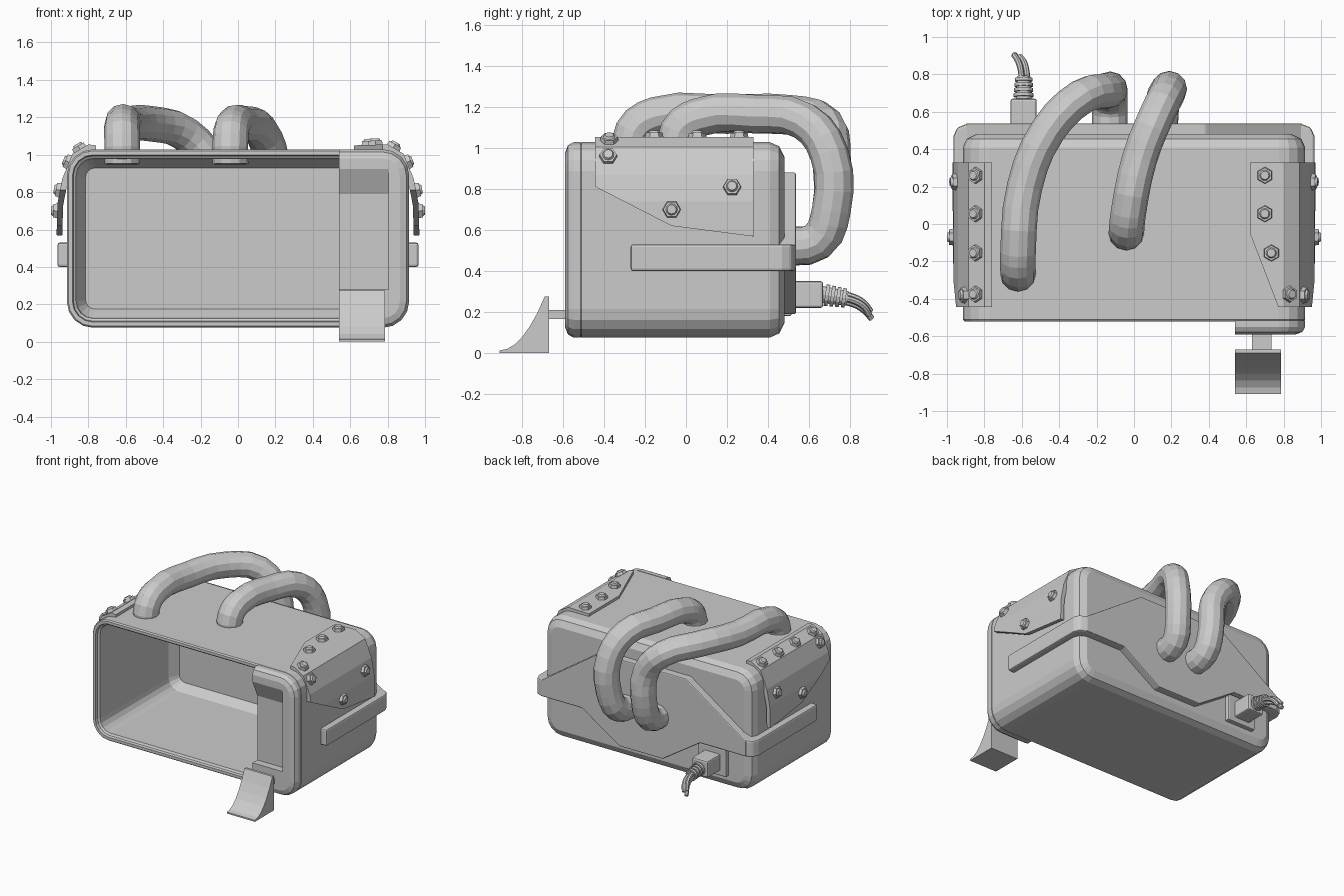
import bpy, bmesh
from math import cos, sin, pi
from mathutils import Vector

if "Cube" in bpy.data.objects:
    bpy.data.objects.remove(bpy.data.objects["Cube"])


def finish(name, bm):
    bmesh.ops.recalc_face_normals(bm, faces=bm.faces)
    me = bpy.data.meshes.new(name)
    bm.to_mesh(me)
    bm.free()
    ob = bpy.data.objects.new(name, me)
    bpy.context.collection.objects.link(ob)
    return ob


def prism_bm(pts, axis, lo, hi):
    place = {'x': lambda a, b, t: (t, a, b), 'y': lambda a, b, t: (a, t, b), 'z': lambda a, b, t: (a, b, t)}[axis]
    bm = bmesh.new()
    rings = [[bm.verts.new(place(a, b, t)) for a, b in pts] for t in (lo, hi)]
    bridge(bm, rings)
    return bm


def bridge(bm, rings):
    n = len(rings[0])
    for r, s in zip(rings, rings[1:]):
        for i in range(n):
            bm.faces.new((r[i], r[(i + 1) % n], s[(i + 1) % n], s[i]))
    bm.faces.new(rings[0])
    bm.faces.new(rings[-1])


def prism(name, pts, axis, lo, hi, bevel=0):
    ob = finish(name, prism_bm(pts, axis, lo, hi))
    if bevel:
        m = ob.modifiers.new("bevel", 'BEVEL')
        m.width, m.segments, m.limit_method = bevel, 2, 'ANGLE'
    return ob


def rect(a0, a1, b0, b1):
    return [(a0, b0), (a1, b0), (a1, b1), (a0, b1)]


def loft(ring_specs):
    # rounded rectangles in xz, one per (y, inset)
    bm = bmesh.new()
    rings = []
    for y, inset in ring_specs:
        w, h, r = 0.915 - inset, 0.477 - inset, max(0.14 - inset, 0.05)
        ring = []
        for k, (sx, sz) in enumerate([(1, 1), (-1, 1), (-1, -1), (1, -1)]):
            for j in range(5):
                a = (k + j / 4) * pi / 2
                ring.append(bm.verts.new((sx * (w - r) + r * cos(a), y, 0.552 + sz * (h - r) + r * sin(a))))
        rings.append(ring)
    bridge(bm, rings)
    return bm


def tube(name, pts, r, sides_res=4, res=3):
    cu = bpy.data.curves.new(name, 'CURVE')
    cu.dimensions = '3D'
    cu.bevel_depth, cu.bevel_resolution, cu.use_fill_caps = r, sides_res, True
    cu.resolution_u = res
    s = cu.splines.new('BEZIER')
    s.bezier_points.add(len(pts) - 1)
    for p, co in zip(s.bezier_points, pts):
        p.co = co
        p.handle_left_type = p.handle_right_type = 'AUTO'
    s.use_smooth = False
    ob = bpy.data.objects.new(name, cu)
    bpy.context.collection.objects.link(ob)


def rod(bm, p, n, r1, r2, depth, sides):
    # cylinder standing on p along n
    n = Vector(n).normalized()
    mat = Vector((0, 0, 1)).rotation_difference(n).to_matrix().to_4x4()
    mat.translation = Vector(p) + n * depth / 2
    bmesh.ops.create_cone(bm, cap_ends=True, segments=sides, radius1=r1, radius2=r2, depth=depth, matrix=mat)


# hollow housing, open at the front
finish("housing", loft([(0.43, 0.10), (0.36, 0.055), (-0.49, 0.05), (-0.50, 0.035), (-0.52, 0.03), (-0.52, 0.008),
                        (-0.51, 0), (0.41, 0), (0.455, 0.02), (0.48, 0.07)]))

# solid control block filling the right end, with a recess in its face
bm = loft([(0.42, 0.03), (-0.515, 0.03), (-0.515, 0), (-0.55, 0), (-0.577, 0.015), (-0.59, 0.05)])
bmesh.ops.bisect_plane(bm, geom=bm.verts[:] + bm.edges[:] + bm.faces[:], plane_co=(0.54, 0, 0),
                       plane_no=(1, 0, 0), clear_inner=True)
bmesh.ops.holes_fill(bm, edges=bm.edges[:])
block = finish("control_block", bm)
cutter = prism("recess_cutter", [(-0.53, 0.28), (-0.53, 0.79), (-0.62, 0.99), (-0.7, 0.99), (-0.7, 0.28)],
               'x', 0.5, 0.805)
cutter.hide_render = True
cutter.hide_viewport = True
cut = block.modifiers.new("recess", 'BOOLEAN')
cut.operation, cut.object, cut.solver = 'DIFFERENCE', cutter, 'EXACT'

# lever with a concave face, on a flat stem
curve = [(-0.69 - 0.22 * t, 0.012 + 0.263 * (1 - t) ** 2) for t in [i / 6 for i in range(7)]]
prism("lever", [(-0.67, 0), (-0.67, 0.275)] + curve + [(-0.91, 0)], 'x', 0.54, 0.785)
prism("lever_stem", rect(0.63, 0.735, 0.165, 0.21), 'y', -0.68, -0.52)

# strap round the sides and the angular plate on the back
half_out = [(0.965, -0.27), (0.965, 0.47), (0.945, 0.515), (0.895, 0.535)]
half_in = [(0.87, 0.45), (0.90, 0.42), (0.90, -0.27)]
outer = half_out + [(-x, y) for x, y in reversed(half_out)]
inner = [(-x, y) for x, y in reversed(half_in)] + half_in
prism("strap", outer + inner, 'z', 0.40, 0.53, 0.012)
prism("back_plate", [(0.9, 0.405), (0.54, 0.405), (0.21, 0.19), (-0.17, 0.19), (-0.5, 0.405), (-0.9, 0.405),
                     (-0.9, 0.525), (-0.38, 0.88), (0.38, 0.88), (0.9, 0.525)], 'y', 0.45, 0.537, 0.008)

# bolted corner plates
RIGHT = [(0.62, 1.05), (0.80, 1.055), (0.885, 1.005), (0.94, 0.87), (0.965, 0.74), (0.97, 0.57)]
LEFT = [(0.76, 1.05)] + RIGHT[1:]
SIDE_BOLTS = [(-0.38, 0.96), (-0.07, 0.70), (0.225, 0.81)]
TOP_Y = [0.26, 0.055, -0.155, -0.375]


def on_profile(prof, v, k):
    # point and outward normal where coordinate k equals v
    for a, b in zip(prof, prof[1:]):
        if min(a[k], b[k]) <= v <= max(a[k], b[k]) and abs(a[k] - b[k]) > 0.01:
            t = (v - a[k]) / (b[k] - a[k])
            return a[0] + t * (b[0] - a[0]), a[1] + t * (b[1] - a[1]), (a[1] - b[1], 0, b[0] - a[0])


def corner_plate(side, sign, prof, top_x, cuts):
    inside = [(x - 0.03, z - 0.012) if i > 1 else (x, z - 0.03) for i, (x, z) in enumerate(prof)]
    bm = prism_bm(prof + inside[::-1], 'y', -0.445, 0.33)
    for co, no in cuts:
        bmesh.ops.bisect_plane(bm, geom=bm.verts[:] + bm.edges[:] + bm.faces[:], plane_co=co, plane_no=no,
                               clear_outer=True)
        bmesh.ops.holes_fill(bm, edges=bm.edges[:])
    bolts = bmesh.new()
    spots = [(y, on_profile(prof, z, 1)) for y, z in SIDE_BOLTS]
    spots += [(y, on_profile(prof, x, 0)) for x, y in zip(top_x, TOP_Y)]
    for y, (x, z, n) in spots:
        rod(bolts, (x, y, z), n, 0.045, 0.041, 0.022, 6)
        rod(bolts, Vector((x, y, z)) + Vector(n).normalized() * 0.018, n, 0.031, 0.022, 0.015, 12)
    for b in (bm, bolts):
        for v in b.verts:
            v.co.x *= sign
    finish(side + "_corner_plate", bm)
    finish(side + "_bolts", bolts)


side_cuts = [((0, -0.07, 0.62), (0, -0.195, -0.38)), ((0, -0.07, 0.62), (0, -0.05, -0.39))]
diagonal = ((0.62, -0.05, 0), (-0.39, -0.15, 0))
corner_plate("right", 1, RIGHT, [0.70, 0.70, 0.735, 0.83], side_cuts + [diagonal])
corner_plate("left", -1, LEFT, [0.845] * 4, side_cuts)

# two hoses from the lid over to the back plate
tube("long_hose", [(-0.62, -0.26, 0.95), (-0.62, -0.255, 1.08), (-0.62, -0.15, 1.155), (-0.585, 0.2, 1.165),
                   (-0.46, 0.5, 1.165), (-0.28, 0.68, 1.11), (-0.15, 0.71, 0.95), (-0.13, 0.71, 0.70),
                   (-0.13, 0.64, 0.545), (-0.13, 0.48, 0.52)], 0.095)
tube("short_hose", [(-0.04, -0.04, 0.95), (-0.04, -0.035, 1.08), (-0.03, 0.06, 1.15), (0.03, 0.35, 1.165),
                    (0.12, 0.58, 1.13), (0.18, 0.70, 0.97), (0.18, 0.71, 0.70),
                    (0.15, 0.64, 0.545), (0.14, 0.48, 0.52)], 0.095)

# power socket, plug, ribbed strain relief and wires
prism("socket", rect(-0.71, -0.46, 0.18, 0.395), 'y', 0.45, 0.515, 0.008)
prism("plug", rect(-0.66, -0.52, 0.22, 0.35), 'y', 0.50, 0.67, 0.012)
bm = bmesh.new()
axis = Vector((0, 1, -0.15)).normalized()
start = Vector((-0.59, 0.65, 0.287))
rod(bm, start, axis, 0.042, 0.036, 0.14, 12)
for i in range(4):
    rod(bm, start + axis * (0.03 + 0.028 * i), axis, 0.053 - 0.002 * i, 0.053 - 0.002 * i, 0.018, 12)
finish("strain_relief", bm)
for i in range(3):
    dx, dz = 0.02 * cos(i * 2 * pi / 3), 0.02 * sin(i * 2 * pi / 3)
    tube("wire_%d" % (i + 1), [(-0.59 + dx, 0.76, 0.27 + dz), (-0.595 + dx, 0.82, 0.255 + dz),
                               (-0.61 + dx, 0.87, 0.225 + dz), (-0.63 + dx, 0.895 + 0.006 * i, 0.185 + dz)], 0.016, 2)
